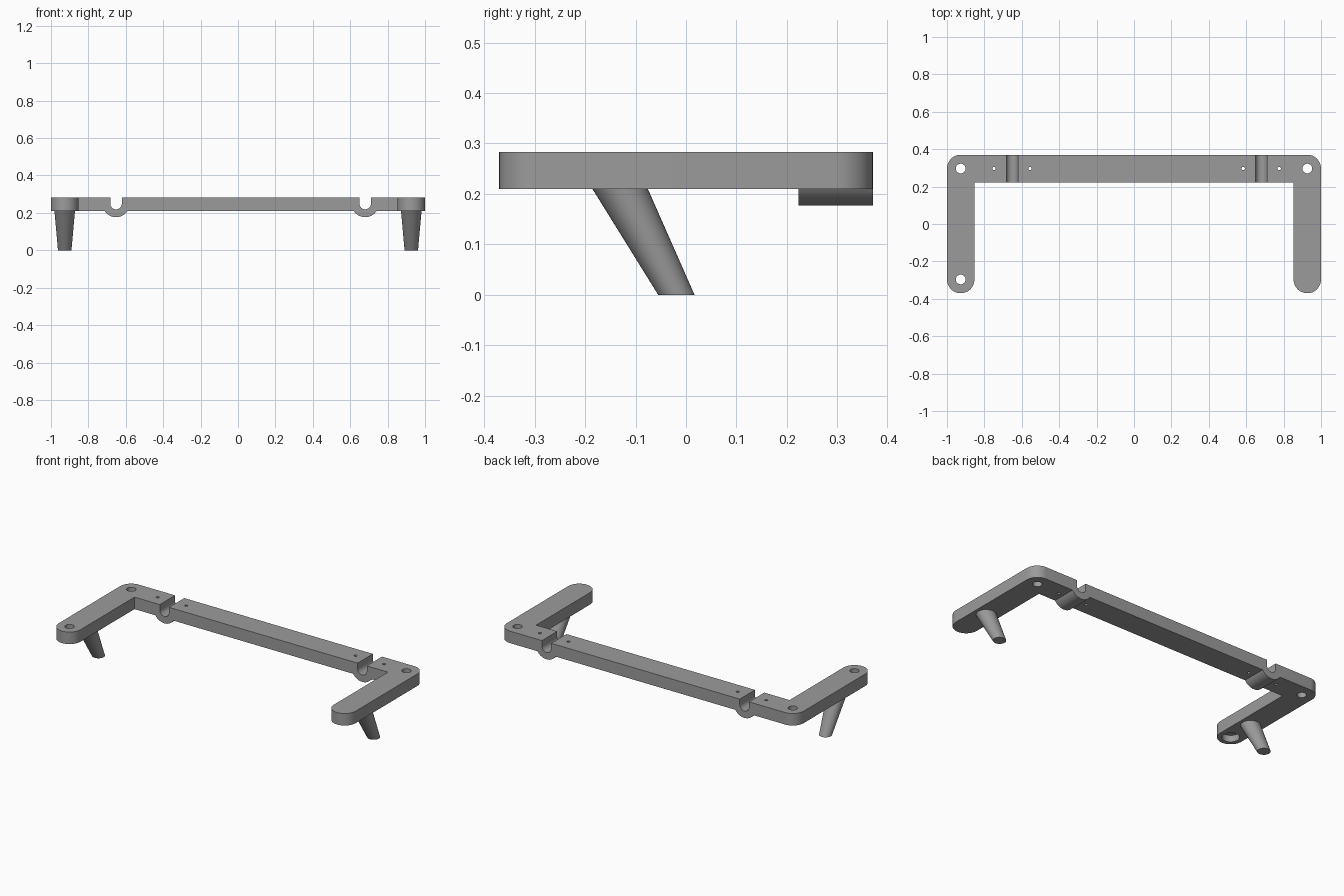
import bpy, bmesh, math
from mathutils import Vector

if "Cube" in bpy.data.objects:
    bpy.data.objects.remove(bpy.data.objects["Cube"])

grey = bpy.data.materials.new("plain grey")
grey.diffuse_color = (0.33, 0.33, 0.33, 1)
grey.use_nodes = True
grey.node_tree.nodes["Principled BSDF"].inputs["Base Color"].default_value = grey.diffuse_color

Z0, Z1 = 0.21, 0.283          # underside and top of the frame
W, R = 0.147, 0.0735          # bar width, end radius
HY = 0.37                     # half depth
BAR_Y = HY - W / 2            # centre line of the back bar
ARM_X = 1 - R                 # centre line of the arms


def make(name, bm):
    bmesh.ops.recalc_face_normals(bm, faces=bm.faces)
    me = bpy.data.meshes.new(name)
    bm.to_mesh(me)
    bm.free()
    ob = bpy.data.objects.new(name, me)
    bpy.context.collection.objects.link(ob)
    me.materials.append(grey)
    return ob


def loft(name, a, b):
    """Solid between two matching outlines."""
    bm = bmesh.new()
    va, vb = [bm.verts.new(p) for p in a], [bm.verts.new(p) for p in b]
    bm.faces.new(va)
    bm.faces.new(vb)
    n = len(a)
    for i in range(n):
        bm.faces.new((va[i], va[(i + 1) % n], vb[(i + 1) % n], vb[i]))
    return make(name, bm)


def arc(cx, cy, r, a0, a1, n):
    return [(cx + r * math.cos(math.radians(a0 + (a1 - a0) * i / n)),
             cy + r * math.sin(math.radians(a0 + (a1 - a0) * i / n))) for i in range(n + 1)]


def tube(name, c0, r0, c1, r1, n=48):
    ring = lambda c, r: [(c[0] + x, c[1] + y, c[2]) for x, y in arc(0, 0, r, 0, 360, n)[:-1]]
    return loft(name, ring(c0, r0), ring(c1, r1))


def along_y(name, profile, y0, y1):
    return loft(name, [(x, y0, z) for x, z in profile], [(x, y1, z) for x, z in profile])


def combine(ob, tool, op):
    mod = ob.modifiers.new(op, 'BOOLEAN')
    mod.operation, mod.solver, mod.object = op, 'EXACT', tool
    bpy.context.view_layer.objects.active = ob
    bpy.ops.object.modifier_apply(modifier=mod.name)
    bpy.data.objects.remove(tool)


def smooth(ob):
    bpy.ops.object.select_all(action='DESELECT')
    ob.select_set(True)
    bpy.context.view_layer.objects.active = ob
    bpy.ops.object.shade_smooth_by_angle(angle=math.radians(30))


# U-shaped frame with round arm ends and round back corners
right = [(1 - W, HY - W)] + arc(ARM_X, -HY + R, R, -180, 0, 24) + arc(ARM_X, HY - R, R, 0, 90, 12)
outline = right + [(-x, y) for x, y in reversed(right)]
frame = loft("frame", [(x, y, Z0) for x, y in outline], [(x, y, Z1) for x, y in outline])

# Round cradle bulges under the back bar, each with a U-shaped groove and two pin holes
for cx in (-0.652, 0.68):
    cz = 0.25
    bulge = arc(cx, cz, 0.073, 200, 340, 32)
    combine(frame, along_y("cradle", bulge, HY - W, HY), 'UNION')
    groove = arc(cx, cz, 0.031, 180, 360, 24) + [(cx + 0.031, 0.4), (cx - 0.031, 0.4)]
    combine(frame, along_y("groove", groove, 0.1, 0.5), 'DIFFERENCE')
    for dx in (-0.096, 0.096):
        combine(frame, tube("pin_hole", (cx + dx, BAR_Y, 0.1), 0.009,
                            (cx + dx, BAR_Y, 0.4), 0.009, 20), 'DIFFERENCE')

# Screw holes at the back corners and the front of the left arm
for x, y in ((-ARM_X, BAR_Y), (ARM_X, BAR_Y), (-ARM_X, -BAR_Y)):
    combine(frame, tube("screw_hole", (x, y, 0.1), 0.026, (x, y, 0.4), 0.026), 'DIFFERENCE')

# Wider recess below the front hole
combine(frame, tube("recess", (-ARM_X, -BAR_Y, 0.1), 0.048,
                    (-ARM_X, -BAR_Y, 0.25), 0.048), 'DIFFERENCE')
smooth(frame)

# Slanted tapering legs
for side, x in (("left", -ARM_X), ("right", ARM_X)):
    smooth(tube(side + "_leg", (x, -0.019, 0), 0.036, (x, -0.131, Z0 + 0.001), 0.055))
